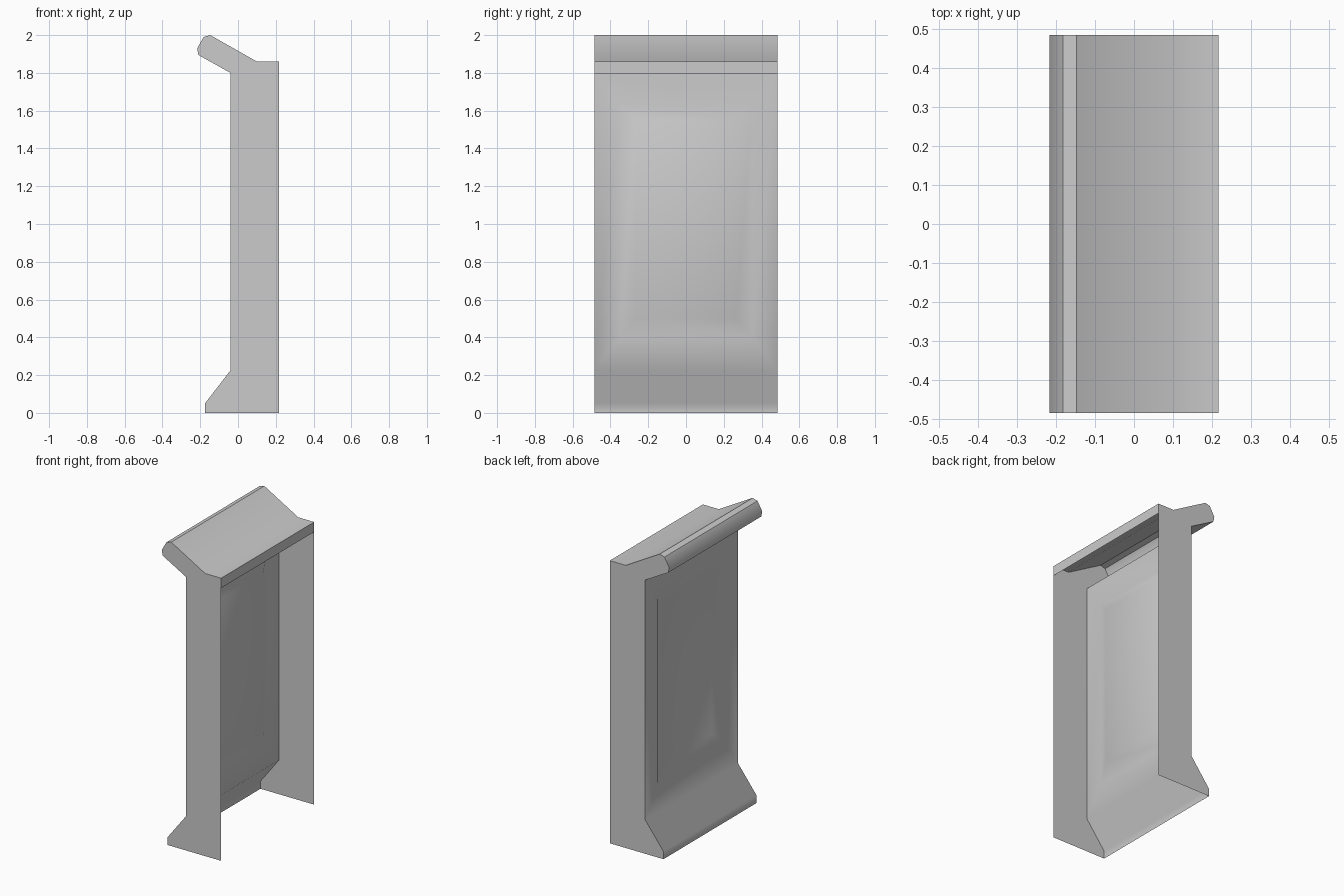
import bpy
import bmesh
import math

if "Cube" in bpy.data.objects:
    bpy.data.objects.remove(bpy.data.objects["Cube"], do_unlink=True)

HALF = 0.484   # half the length along y
BACK = 0.216   # open side
WALL = -0.04   # plane of the upright wall

COLOUR = (0.6, 0.6, 0.6, 1)
grey = bpy.data.materials.new("plain grey")
grey.use_nodes = True
grey.diffuse_color = COLOUR
grey.node_tree.nodes["Principled BSDF"].inputs["Base Color"].default_value = COLOUR

# Cross-section (x, z): back lip, sloped cap, rounded nose, wall, flared foot
profile = [(BACK, 1.795), (BACK, 1.86), (0.10, 1.86), (-0.147, 2.0), (-0.182, 1.99),
           (-0.216, 1.93), (-0.21, 1.895), (WALL, 1.80), (WALL, 0.225),
           (-0.175, 0.05), (-0.175, 0)]
WALL_SEGMENT = 7

# Panel rims: half width, bottom, top, depth behind the wall
panel_rims = [(0.35, 0.40, 1.63, 0), (0.266, 0.50, 1.55, 0.037)]


def finish(name, bm):
    mesh = bpy.data.meshes.new(name)
    bm.to_mesh(mesh)
    bm.free()
    mesh.materials.append(grey)
    mesh.shade_smooth()
    mesh.set_sharp_from_angle(angle=math.radians(41))
    obj = bpy.data.objects.new(name, mesh)
    bpy.context.collection.objects.link(obj)


# Moulded sheet with a recessed panel in its wall
bm = bmesh.new()
far = [bm.verts.new((x, HALF, z)) for x, z in profile]
near = [bm.verts.new((x, -HALF, z)) for x, z in profile]
for i in range(len(profile) - 1):
    ring = [far[i], far[i + 1], near[i + 1], near[i]]
    if i == WALL_SEGMENT:
        for w, low, high, depth in panel_rims:
            x = WALL + depth
            inner = [bm.verts.new((x, y, z)) for y, z in
                     ((w, high), (w, low), (-w, low), (-w, high))]
            for k in range(4):
                n = (k + 1) % 4
                bm.faces.new((ring[k], ring[n], inner[n], inner[k]))
            ring = inner
    bm.faces.new(ring)
finish("moulded_shell", bm)

# Flat walls closing both ends; the foot and the back stay open
for name, y in (("front_end_wall", -HALF), ("back_end_wall", HALF)):
    bm = bmesh.new()
    outline = [bm.verts.new((x, y, z)) for x, z in profile[1:] + [(BACK, 0)]]
    bm.faces.new(outline if y < 0 else outline[::-1])
    finish(name, bm)
